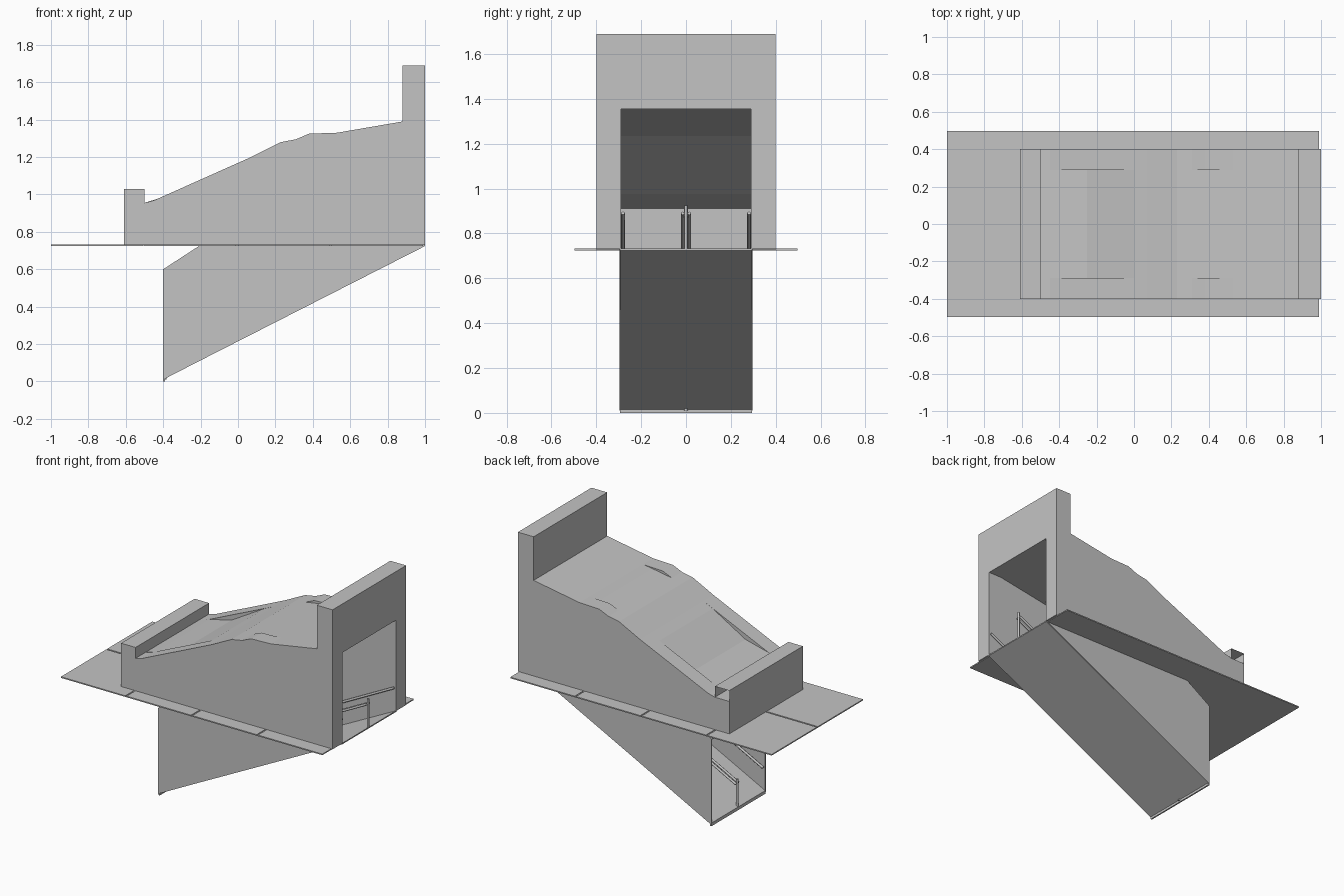
import bpy
import bmesh

cube = bpy.data.objects.get("Cube")
if cube:
    bpy.data.objects.remove(cube, do_unlink=True)

# Single concrete grey
grey = bpy.data.materials.new("concrete grey")
grey.use_nodes = True
colour = (0.55, 0.55, 0.55, 1)
grey.diffuse_color = colour
bsdf = grey.node_tree.nodes["Principled BSDF"]
bsdf.inputs["Base Color"].default_value = colour
bsdf.inputs["Roughness"].default_value = 0.9


def prism(name, profile, y0, y1, open_back=False):
    """Extrude an x-z profile from y0 to y1."""
    bm = bmesh.new()
    front = [bm.verts.new((x, y0, z)) for x, z in profile]
    back = [bm.verts.new((x, y1, z)) for x, z in profile]
    bm.faces.new(front)
    cap = bm.faces.new(back[::-1])
    n = len(profile)
    for i in range(n):
        j = (i + 1) % n
        bm.faces.new((front[j], front[i], back[i], back[j]))
    bmesh.ops.recalc_face_normals(bm, faces=bm.faces)
    if open_back:
        bmesh.ops.delete(bm, geom=[cap], context='FACES_ONLY')
    mesh = bpy.data.meshes.new(name)
    bm.to_mesh(mesh)
    bm.free()
    mesh.materials.append(grey)
    obj = bpy.data.objects.new(name, mesh)
    bpy.context.collection.objects.link(obj)
    return obj


def box(name, x0, x1, y0, y1, z0, z1):
    return prism(name, [(x0, z0), (x1, z0), (x1, z1), (x0, z1)], y0, y1)


def rail(name, start, end, radius):
    curve = bpy.data.curves.new(name, 'CURVE')
    curve.dimensions = '3D'
    curve.bevel_depth = radius
    curve.bevel_resolution = 2
    curve.use_fill_caps = True
    line = curve.splines.new('POLY')
    line.points.add(1)
    line.points[0].co = (*start, 1)
    line.points[1].co = (*end, 1)
    curve.materials.append(grey)
    obj = bpy.data.objects.new(name, curve)
    bpy.context.collection.objects.link(obj)


ground = 0.73
inner, outer = 0.29, 0.40

# Entrance hood: thick side walls following the roof line
portal = [(1, 1.69), (0.88, 1.69), (0.88, 1.39)]
side_roof = [(0.53, 1.33), (0.38, 1.325), (0.31, 1.295), (0.23, 1.28),
             (0.07, 1.2), (-0.45, 0.968), (-0.5, 0.955), (-0.61, 0.955)]
side = [(-0.61, ground), (1, ground)] + portal + side_roof
prism("front_side_wall", side, -outer, -inner)
prism("back_side_wall", side, inner, outer)

# Middle roof with shallow dips, sloping ceiling, end wall and lintel
ceiling = [(-0.61, ground), (-0.5, ground), (-0.5, 0.91), (-0.25, 0.975),
           (0.2, 1.235), (0.9, 1.355), (1, 1.355)]
middle_roof = [(0.53, 1.33), (0.46, 1.32), (0.31, 1.295), (0.23, 1.28),
               (0.07, 1.2), (0, 1.168), (-0.25, 1.022), (-0.42, 0.98),
               (-0.5, 0.955), (-0.61, 0.955)]
prism("middle_roof", ceiling + portal + middle_roof, -inner, inner)

# Low parapet, hollow at its back end
prism("parapet", [(-0.61, 0.955), (-0.5, 0.955), (-0.5, 1.03), (-0.61, 1.03)],
      -outer, outer, open_back=True)

# Pavement base around the stairwell
for s, label in ((-1, "front"), (1, "back")):
    y0, y1 = sorted((s * inner, s * 0.497))
    box(label + "_pavement_base", -1, 0.99, y0, y1, 0.724, 0.728)
box("end_pavement_base", -1, -0.2, -inner, inner, 0.724, 0.728)

# Paving slabs with narrow joints
for s, label in ((-1, "front"), (1, "back")):
    y0, y1 = sorted((s * outer, s * 0.497))
    for i in range(4):
        x0 = -1 + i * 0.5
        box(label + "_paving_slab", x0, x0 + 0.49, y0, y1, 0.728, 0.732)
    y0, y1 = sorted((s * 0.005, s * outer))
    box(label + "_end_slab", -1, -0.61, y0, y1, 0.728, 0.732)

# Sloping passage below ground: walls, floor with lip, short ceiling
shaft = [(-0.4, 0.01), (1, ground), (-0.2, ground), (-0.4, 0.6)]
prism("front_shaft_wall", shaft, -0.296, -inner)
prism("back_shaft_wall", shaft, inner, 0.296)
prism("ramp_floor", [(-0.4, 0), (-0.39, 0), (-0.39, 0.016), (1, 0.724),
                     (1, 0.732), (-0.4, 0.022)], -0.294, 0.294)
prism("shaft_ceiling", [(-0.4, 0.594), (-0.2, 0.724), (-0.2, ground),
                        (-0.4, 0.6)], -inner, inner)

# Handrails along both walls and the centre, with two centre posts
for label, y in (("front_wall", -0.281), ("centre_front", -0.014),
                 ("centre_back", 0.014), ("back_wall", 0.281)):
    rail(label + "_handrail", (-0.39, y, 0.18), (0.99, y, 0.89), 0.008)
for label, x, z in (("lower", -0.39, 0.01), ("upper", 0.99, 0.725)):
    rail(label + "_rail_post", (x, 0, z), (x, 0, z + 0.2), 0.008)
